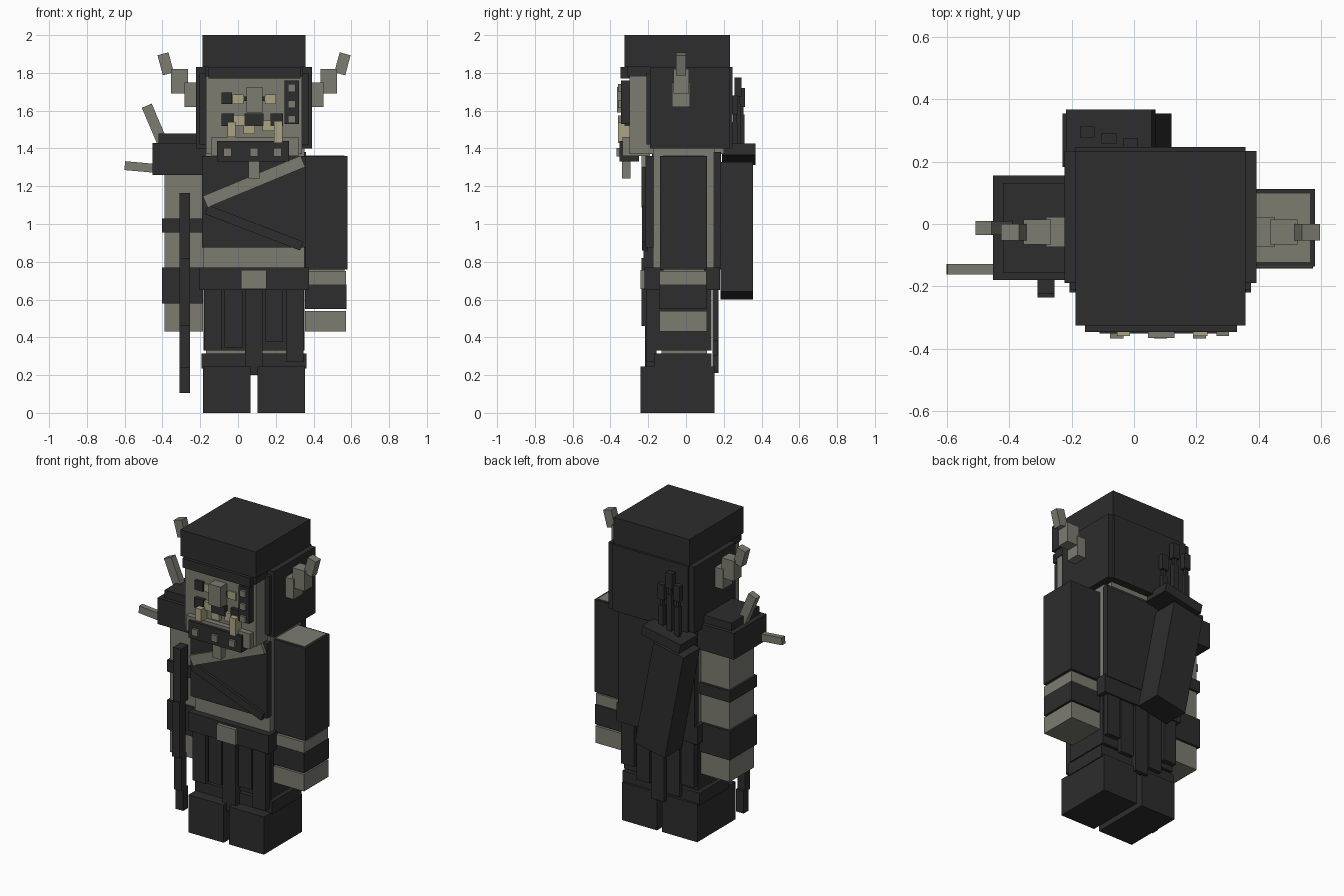
import bpy, bmesh, math
from mathutils import Matrix


def material(name, rgb):
    m = bpy.data.materials.new(name)
    m.diffuse_color = (*rgb, 1)
    return m


DARK = material("charcoal", (0.026, 0.026, 0.026))
SKIN = material("grey_olive", (0.20, 0.20, 0.167))
BONE = material("pale_bone", (0.40, 0.37, 0.23))
CX = 0.085  # symmetry plane of the body


def block(name, mat, x, y, z, tilt=0):
    """Box from (min, max) ranges; tilt is counterclockwise degrees seen from the front."""
    bm = bmesh.new()
    bmesh.ops.create_cube(bm, size=1)
    size = [r[1] - r[0] for r in (x, y, z)]
    bmesh.ops.transform(bm, matrix=Matrix.Diagonal((*size, 1)), verts=bm.verts)
    me = bpy.data.meshes.new(name)
    bm.to_mesh(me)
    bm.free()
    me.materials.append(mat)
    ob = bpy.data.objects.new(name, me)
    ob.location = [(r[0] + r[1]) / 2 for r in (x, y, z)]
    ob.rotation_euler[1] = -math.radians(tilt)
    bpy.context.collection.objects.link(ob)
    return ob


def pair(name, mat, x, y, z, tilt=0):
    """Block and its mirror image across the body's centre."""
    block(name + "_right", mat, x, y, z, tilt)
    block(name + "_left", mat, (2 * CX - x[1], 2 * CX - x[0]), y, z, -tilt)


def around(c, s):
    return (c - s / 2, c + s / 2)


# Head, cap and hair
block("head", SKIN, (-0.17, 0.34), (-0.30, 0.20), (1.37, 1.81))
block("cap", DARK, (-0.187, 0.357), (-0.326, 0.233), (1.83, 2.0))
block("cap_core", DARK, (-0.175, 0.345), (-0.31, 0.22), (1.78, 1.84))
block("cap_brim", DARK, (-0.157, 0.33), (-0.347, -0.29), (1.77, 1.83))
pair("hair_side", DARK, (0.33, 0.393), (-0.19, 0.234), (1.40, 1.83))
pair("hair_lock", DARK, (0.335, 0.375), (-0.21, -0.18), (1.42, 1.80))
block("hair_back", DARK, (-0.187, 0.357), (0.18, 0.247), (1.40, 1.83))

# Horns
pair("horn_base", SKIN, (0.38, 0.452), (-0.073, 0.022), (1.62, 1.75))
pair("horn_middle", SKIN, (0.436, 0.525), (-0.065, 0.015), (1.69, 1.82))
pair("horn_tip", SKIN, around(0.553, 0.06), (-0.053, 0.0), around(1.848, 0.11), -15)

# Face
block("jaw", SKIN, (-0.14, 0.32), (-0.335, -0.19), (1.36, 1.46))
block("nose", SKIN, (0.045, 0.13), (-0.365, -0.29), (1.59, 1.725))
pair("eye", BONE, (0.142, 0.20), (-0.309, -0.30), (1.635, 1.685))
pair("pupil", DARK, (0.12, 0.142), (-0.309, -0.30), (1.65, 1.675))
block("eye_mark", DARK, (-0.088, -0.032), (-0.32, -0.29), (1.635, 1.695))
for i, x in enumerate((-0.055, 0.085, 0.205)):
    w = 0.1 if i == 1 else 0.065
    block(f"mouth_{i}", DARK, around(x, w), (-0.325, -0.29), (1.52, 1.585))
for i, (x, z) in enumerate(((0.01, 1.55), (0.06, 1.505), (0.16, 1.52))):
    block(f"tooth_{i}", BONE, around(x, 0.06), (-0.322, -0.29), around(z, 0.055))
block("tusk_left", BONE, (-0.055, -0.013), (-0.36, -0.29), (1.46, 1.54))
block("tusk_right", BONE, (0.19, 0.235), (-0.36, -0.29), (1.43, 1.545))

# Braid and beard with beads
block("braid", DARK, (0.245, 0.322), (-0.345, -0.29), (1.53, 1.76))
for i, z in enumerate((1.72, 1.635, 1.555)):
    block(f"braid_bead_{i}", SKIN, around(0.284, 0.04), (-0.36, -0.33), around(z, 0.04))
block("beard", DARK, (-0.11, 0.27), (-0.352, -0.25), (1.33, 1.44))
for i, x in enumerate((-0.055, 0.085, 0.21)):
    block(f"beard_bead_{i}", SKIN, around(x, 0.043), (-0.367, -0.34), around(1.38, 0.043))
block("beard_tip", SKIN, (0.055, 0.115), (-0.34, -0.295), (1.24, 1.345))

# Torso
block("torso", SKIN, (-0.185, 0.353), (-0.175, 0.15), (0.77, 1.40))
block("shirt_front", DARK, (-0.19, 0.36), (-0.215, -0.17), (0.875, 1.36))
block("shirt_back", DARK, (-0.19, 0.36), (0.145, 0.185), (0.76, 1.38))
block("strap_upper", SKIN, around(CX, 0.56), (-0.235, -0.20), around(1.225, 0.065), 22.5)
block("strap_lower", DARK, around(CX, 0.54), (-0.232, -0.20), around(0.98, 0.05), -21)

# Right arm
block("arm_right", SKIN, (0.358, 0.565), (-0.122, 0.098), (0.70, 1.363))
block("sleeve", DARK, (0.355, 0.58), (-0.137, 0.112), (0.76, 1.36))
block("wrist_right", SKIN, (0.358, 0.573), (-0.14, 0.108), (0.66, 0.75))
block("wrist_band", DARK, (0.355, 0.575), (-0.142, 0.112), (0.55, 0.68))
block("hand_right", SKIN, (0.355, 0.573), (-0.14, 0.112), (0.43, 0.54))

# Left arm with pauldron and spikes
block("arm_left", SKIN, (-0.39, -0.185), (-0.14, 0.11), (0.43, 1.28))
for i, z in enumerate(((0.955, 1.03), (0.58, 0.77))):
    block(f"arm_band_{i}", DARK, (-0.403, -0.185), (-0.155, 0.125), z)
block("pauldron", DARK, (-0.453, -0.17), (-0.18, 0.155), (1.26, 1.43))
block("pauldron_top", DARK, (-0.42, -0.17), (-0.155, 0.132), (1.42, 1.48))
block("spike_upper", SKIN, around(-0.44, 0.057), (-0.035, 0.01), around(1.525, 0.22), 23)
block("spike_side", SKIN, (-0.60, -0.43), (-0.162, -0.128), (1.278, 1.325), -5)

# Long blade hanging before the left arm
for i, (z, y) in enumerate((((0.81, 1.165), (-0.225, -0.15)), ((0.46, 0.82), (-0.236, -0.175)),
                            ((0.24, 0.47), (-0.218, -0.165)), ((0.105, 0.25), (-0.20, -0.15)))):
    block(f"blade_{i}", DARK, around(-0.282, 0.055), y, z)

# Belt and hanging skirt panels
block("belt", DARK, (-0.207, 0.375), (-0.22, 0.18), (0.65, 0.77))
block("buckle", SKIN, (0.015, 0.15), (-0.242, -0.2), (0.655, 0.757))
for i, z in enumerate((0.33, 0.345, 0.20, 0.375, 0.27)):
    x = -0.132 + i * 0.108
    block(f"skirt_front_{i}", DARK, around(x, 0.094), (-0.212 + 0.008 * (i % 2), -0.155), (z, 0.67))
for i, z in enumerate((0.36, 0.27, 0.21, 0.30, 0.38)):
    x = -0.132 + i * 0.108
    block(f"skirt_back_{i}", DARK, around(x, 0.094), (0.14, 0.172 - 0.006 * (i % 2)), (z, 0.67))

# Legs and boots
pair("leg", SKIN, (0.11, 0.34), (-0.13, 0.11), (0.2, 0.4))
pair("trouser", DARK, (0.088, 0.352), (-0.165, 0.135), (0.33, 0.70))
pair("boot_cuff", DARK, (0.095, 0.362), (-0.17, 0.135), (0.235, 0.315))
pair("boot", DARK, (0.104, 0.356), (-0.242, 0.15), (0.0, 0.245))

# Quiver and arrows on the back
block("quiver", DARK, around(-0.055, 0.22), (0.183, 0.355), around(0.965, 0.70), 11)
block("quiver_rim", DARK, around(-0.075, 0.28), (0.19, 0.367), around(1.37, 0.062), 11)
for i, (x, y, top) in enumerate(((-0.15, 0.295, 1.72), (-0.08, 0.275, 1.775), (-0.01, 0.258, 1.68))):
    block(f"arrow_shaft_{i}", DARK, around(x, 0.02), around(y, 0.02), (1.36, top - 0.05))
    block(f"arrow_feather_{i}", DARK, around(x, 0.047), around(y, 0.035), (top - 0.1, top))
    block(f"arrow_feather_base_{i}", DARK, around(x, 0.035), around(y, 0.03), (1.40, top - 0.14))
